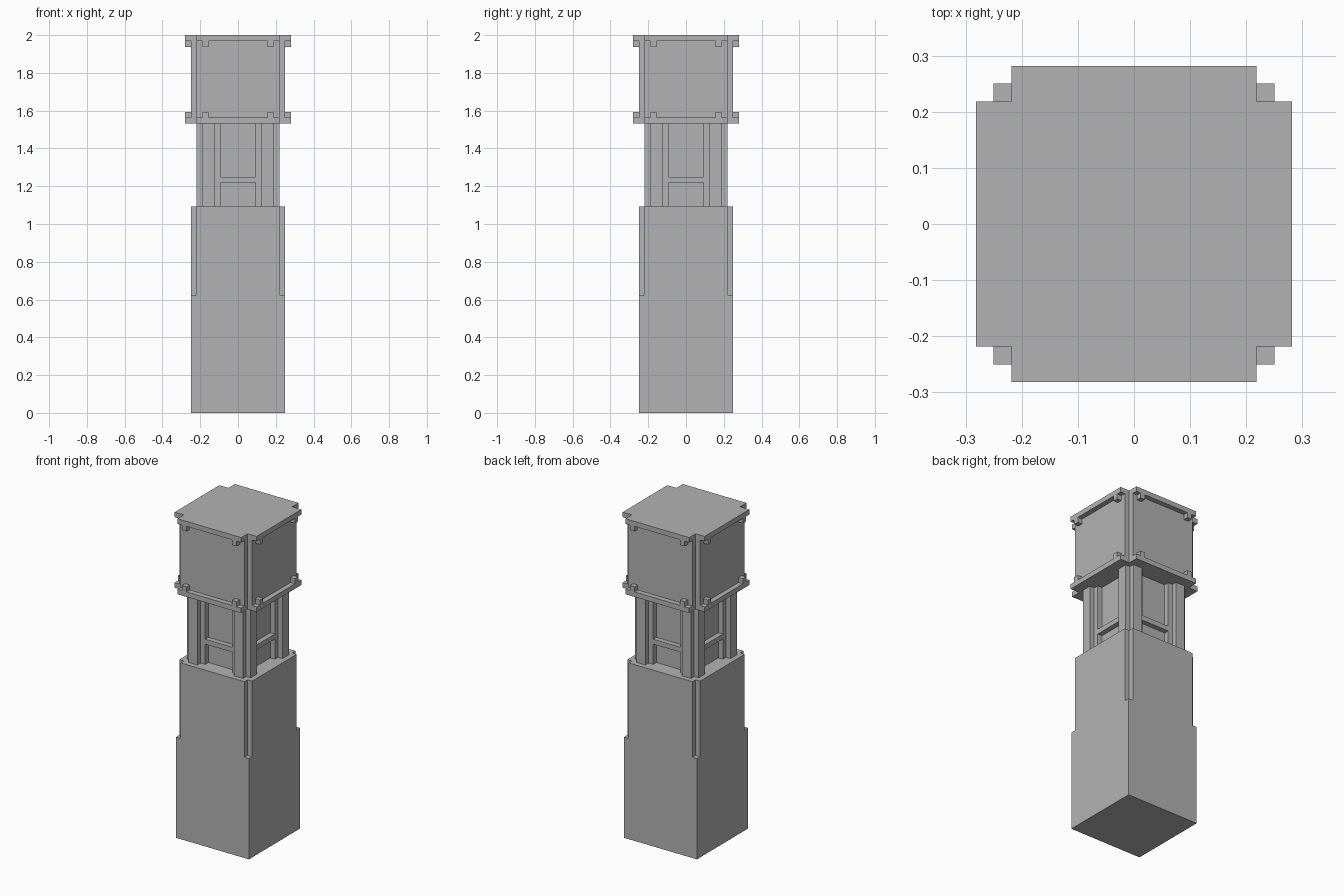
import bpy, bmesh
from mathutils import Matrix

cube = bpy.data.objects.get("Cube")
if cube:
    bpy.data.objects.remove(cube, do_unlink=True)

U = 1 / 32  # the whole tower sits on this grid step

stone = bpy.data.materials.new("grey_stone")
stone.use_nodes = True
colour = (0.45, 0.45, 0.45, 1)
stone.diffuse_color = colour
stone.node_tree.nodes["Principled BSDF"].inputs["Base Color"].default_value = colour


def turn(x, y, k):
    """Rotate a point by k quarter turns."""
    for _ in range(k):
        x, y = -y, x
    return x, y


def finish(name, bm):
    bmesh.ops.scale(bm, vec=(U, U, U), verts=bm.verts)
    bmesh.ops.recalc_face_normals(bm, faces=bm.faces)
    mesh = bpy.data.meshes.new(name)
    bm.to_mesh(mesh)
    bm.free()
    mesh.materials.append(stone)
    bpy.context.collection.objects.link(bpy.data.objects.new(name, mesh))


def prism(name, side, z0, z1):
    """Extrude a plan made of one side's outline repeated on four sides."""
    bm = bmesh.new()
    plan = [turn(x, y, k) for k in range(4) for x, y in side]
    face = bm.faces.new([bm.verts.new((x, y, z0)) for x, y in plan])
    out = bmesh.ops.extrude_face_region(bm, geom=[face])
    top = [v for v in out["geom"] if isinstance(v, bmesh.types.BMVert)]
    bmesh.ops.translate(bm, vec=(0, 0, z1 - z0), verts=top)
    finish(name, bm)


def boxes(name, spans, z0, z1, y0, y1):
    """Boxes over the given x spans, repeated on all four sides."""
    bm = bmesh.new()
    for k in range(4):
        for x0, x1 in spans:
            size = Matrix.Diagonal((x1 - x0, y1 - y0, z1 - z0, 1))
            place = Matrix.Translation(((x0 + x1) / 2, (y0 + y1) / 2, (z0 + z1) / 2))
            spin = Matrix.Rotation(k * 1.5707963, 4, 'Z')
            bmesh.ops.create_cube(bm, size=1, matrix=spin @ place @ size)
    finish(name, bm)


def notched(r):
    """Square of half width r with its corners cut back to 7."""
    return [(-7, -7), (-7, -r), (7, -r)]


# Shaft: plain foot, then notched corners
prism("lower_shaft", [(-8, -8)], 0, 20)
prism("upper_shaft", notched(8), 20, 35)

# Belfry: corner pillars, stepped jambs and recessed panels
half = [(-6, -7), (-4, -7), (-4, -6), (-3, -6), (-3, -5)]
belfry = [(-6, -6)] + half + [(-x, y) for x, y in reversed(half)]
prism("belfry", belfry, 35, 49)
boxes("window_rails", [(-3, 3)], 39, 40, -6, -5)

# Top room between two overhanging slabs
prism("floor_slab", notched(9), 49, 50)
prism("top_room", notched(8), 50, 63)
prism("roof_slab", notched(9), 63, 64)

# Small blocks on the floor ledge and under the roof edge
ends = [(-6, -5), (5, 6)]
boxes("ledge_blocks", ends, 50, 51, -9, -8)
boxes("eave_blocks", ends, 62, 63, -9, -8)
